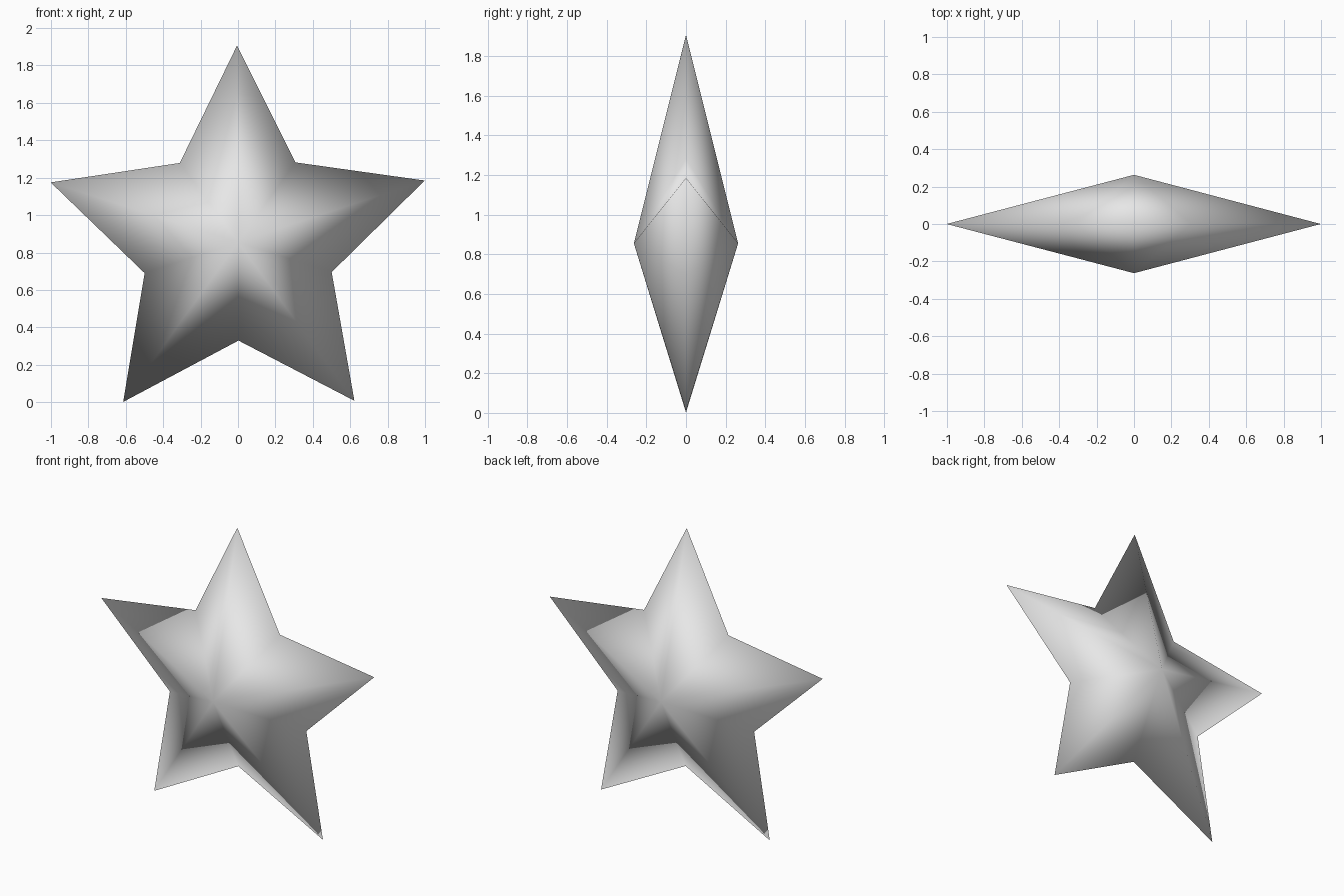
import bpy
import bmesh
from math import sin, cos, pi

cube = bpy.data.objects.get("Cube")
if cube:
    bpy.data.objects.remove(cube, do_unlink=True)

RADIUS = 1.0515       # centre to arm tip
NOTCH = RADIUS / 2    # centre to notch
DEPTH = RADIUS / 4    # centre to front and back peaks
CENTRE_Z = 0.855
TILT = 0.005          # slight turn of the star
ARMS = 5

# Plain grey material
grey = bpy.data.materials.new("grey")
grey.use_nodes = True
colour = (0.8, 0.8, 0.8, 1)
grey.diffuse_color = colour
grey.node_tree.nodes["Principled BSDF"].inputs["Base Color"].default_value = colour

# Star outline: tips and notches alternate around the rim
bm = bmesh.new()
rim = []
for i in range(ARMS * 2):
    angle = pi / 2 + TILT + i * pi / ARMS
    r = NOTCH if i % 2 else RADIUS
    rim.append(bm.verts.new((r * cos(angle), 0, CENTRE_Z + r * sin(angle))))

# Front and back peaks joined to the rim by triangle fans
for y in (-DEPTH, DEPTH):
    peak = bm.verts.new((0, y, CENTRE_Z))
    for i, v in enumerate(rim):
        bm.faces.new((v, rim[(i + 1) % len(rim)], peak))

bmesh.ops.recalc_face_normals(bm, faces=bm.faces[:])
for f in bm.faces:
    f.smooth = True

mesh = bpy.data.meshes.new("star")
bm.to_mesh(mesh)
bm.free()
mesh.materials.append(grey)
star = bpy.data.objects.new("star", mesh)
bpy.context.collection.objects.link(star)
